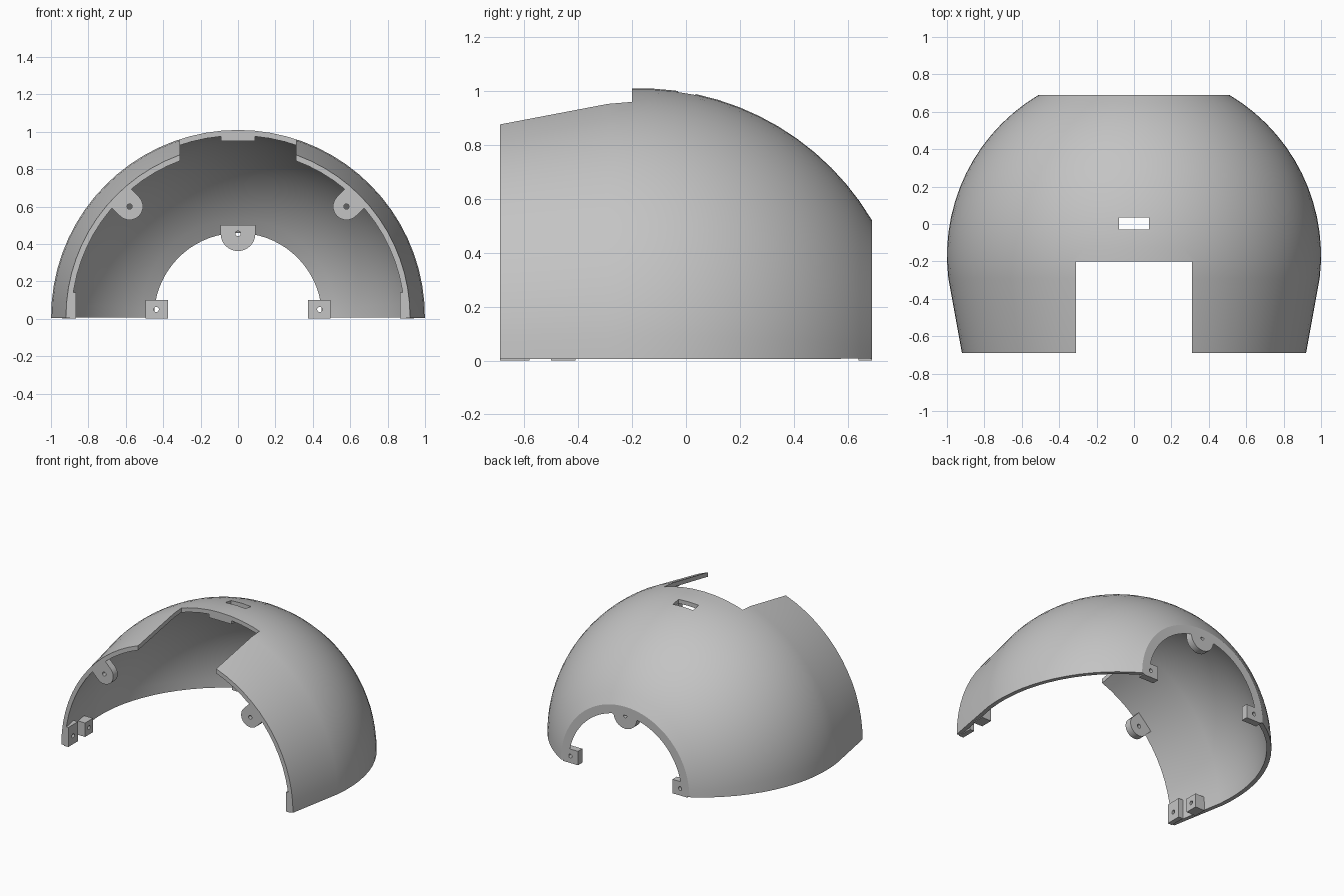
import bpy, bmesh, math
from mathutils import Matrix, Vector

cube = bpy.data.objects.get("Cube")
if cube:
    bpy.data.objects.remove(cube, do_unlink=True)

GREY = (0.55, 0.55, 0.55, 1)
mat = bpy.data.materials.new("light_grey")
mat.use_nodes = True
mat.diffuse_color = GREY
mat.node_tree.nodes["Principled BSDF"].inputs["Base Color"].default_value = GREY

AXIS_Z = 0.01           # height of the axis the shell is turned about
CENTRE_Y = -0.17        # centre of the dome along that axis
FRONT, BACK = -0.69, 0.69
WALL = 0.03


def finish(bm, name):
    bmesh.ops.recalc_face_normals(bm, faces=bm.faces)
    mesh = bpy.data.meshes.new(name)
    bm.to_mesh(mesh)
    bm.free()
    mesh.materials.append(mat)
    ob = bpy.data.objects.new(name, mesh)
    bpy.context.collection.objects.link(ob)
    return ob


def activate(ob):
    bpy.ops.object.select_all(action='DESELECT')
    ob.select_set(True)
    bpy.context.view_layer.objects.active = ob


def box(name, x, y, z):
    bm = bmesh.new()
    bmesh.ops.create_cube(bm, size=1)
    for v in bm.verts:
        for i, (lo, hi) in enumerate((x, y, z)):
            v.co[i] = lo if v.co[i] < 0 else hi
    return finish(bm, name)


def pin(centre, axis, radius=0.014, length=0.3):
    bm = bmesh.new()
    turn = Matrix.Rotation(math.pi / 2, 4, 'X' if axis == 'Y' else 'Y')
    bmesh.ops.create_cone(bm, cap_ends=True, segments=16, radius1=radius,
                          radius2=radius, depth=length,
                          matrix=Matrix.Translation(centre) @ turn)
    return finish(bm, "hole_cutter")


def cut(ob, cutter):
    cutter.hide_render = True
    mod = ob.modifiers.new("cut", 'BOOLEAN')
    mod.operation = 'DIFFERENCE'
    mod.solver = 'EXACT'
    mod.object = cutter
    activate(ob)
    bpy.ops.object.modifier_apply(modifier=mod.name)
    bpy.data.objects.remove(cutter, do_unlink=True)


def smooth(ob):
    activate(ob)
    bpy.ops.object.shade_smooth_by_angle(angle=math.radians(25))


def lug(name, x, z, radius, reach, top_half, angle, y):
    """Rounded plate with a screw hole, its straight end pointing along angle."""
    outline = [(-top_half, reach)]
    outline += [(radius * math.cos(a), radius * math.sin(a))
                for a in (math.pi * (1 + i / 16) for i in range(17))]
    outline.append((top_half, reach))
    bm = bmesh.new()
    c, s = math.cos(angle), math.sin(angle)
    verts = [bm.verts.new((x + u * c + v * s, y[0], z - u * s + v * c))
             for u, v in outline]
    face = bm.faces.new(verts)
    out = bmesh.ops.extrude_face_region(bm, geom=[face])
    moved = [g for g in out["geom"] if isinstance(g, bmesh.types.BMVert)]
    bmesh.ops.translate(bm, verts=moved, vec=Vector((0, y[1] - y[0], 0)))
    ob = finish(bm, name)
    cut(ob, pin((x, y[0], z), 'Y'))
    smooth(ob)
    return ob


# Shell: a cone running into a dome, turned half way round the axis
def wall_profile(radius, cone_front):
    pts = [(FRONT, cone_front)]
    first = math.asin((-0.29 - CENTRE_Y) / radius)
    last = math.asin((BACK - CENTRE_Y) / radius)
    for i in range(15):
        a = first + (last - first) * i / 14
        pts.append((CENTRE_Y + radius * math.sin(a), radius * math.cos(a)))
    return pts


bm = bmesh.new()
profile = wall_profile(1, 0.92) + wall_profile(1 - WALL, 0.92 - WALL)[::-1]
start = math.radians(0.3)
ring = [bm.verts.new((r * math.cos(start), y, AXIS_Z - r * math.sin(start)))
        for y, r in profile]
face = bm.faces.new(ring)
bmesh.ops.spin(bm, geom=[face], cent=(0, 0, AXIS_Z), axis=(0, -1, 0),
               angle=math.pi + 2 * start, steps=36, use_duplicate=False)
bmesh.ops.remove_doubles(bm, verts=bm.verts, dist=0.0001)
# Close the starting end if the spin carried its face away
edges = [e for e in bm.edges if e.is_boundary]
if edges:
    bmesh.ops.holes_fill(bm, edges=edges, sides=0)
shell = finish(bm, "shell")

# Front notch and top slot
cut(shell, box("notch_cutter", (-0.31, 0.31), (-1, -0.2), (0.3, 1.5)))
cut(shell, box("slot_cutter", (-0.08, 0.08), (-0.03, 0.035), (0.7, 1.5)))
smooth(shell)

# Tab under the notch edge
box("top_tab", (-0.09, 0.09), (-0.2, -0.13), (0.95, 0.988))

# Screw lug at the top of the rear opening
lug("rear_top_lug", 0, 0.455, 0.093, 0.045, 0.093, 0, (0.64, BACK))

for side, label in ((1, "left"), (-1, "right")):
    # Screw lug on the front rim
    lug("front_lug_" + label, side * 0.58, 0.6, 0.072, 0.07, 0.072,
        side * math.pi / 4, (FRONT, -0.64))

    # Joining blocks along the lower edge
    def side_block(name, x, y, z, hole, axis):
        ob = box(name + "_" + label, sorted(side * v for v in x), y, z)
        cut(ob, pin((side * hole[0], hole[1], hole[2]), axis))

    side_block("front_clip", (0.865, 0.9), (FRONT, -0.58), (0, 0.14),
               (0.85, -0.635, 0.06), 'X')
    side_block("inner_clip", (0.865, 0.94), (-0.5, -0.41), (0, 0.1),
               (0.74, -0.455, 0.05), 'X')
    side_block("rear_block", (0.375, 0.495), (0.64, BACK), (0, 0.1),
               (0.437, 0.66, 0.05), 'Y')
